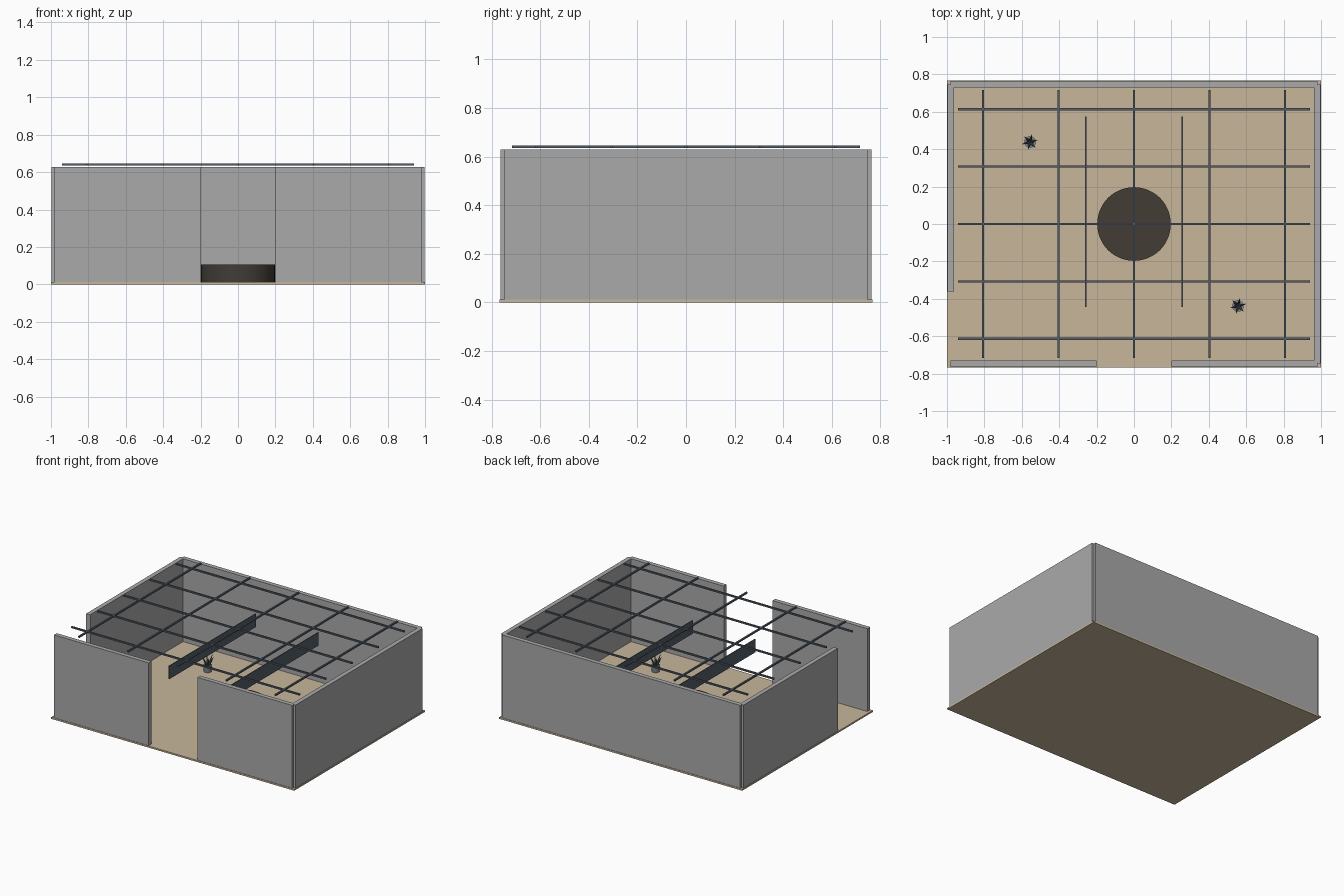
import bpy
import math
from mathutils import Vector

if "Cube" in bpy.data.objects:
    bpy.data.objects.remove(bpy.data.objects["Cube"])


def material(name, rgb):
    m = bpy.data.materials.new(name)
    m.use_nodes = True
    m.diffuse_color = (*rgb, 1)
    m.node_tree.nodes["Principled BSDF"].inputs["Base Color"].default_value = (*rgb, 1)
    return m


SAND = material("sand floor", (0.58, 0.47, 0.33))
GREY = material("grey wall", (0.40, 0.40, 0.40))
BROWN = material("dark brown", (0.054, 0.045, 0.036))
SLATE = material("slate metal", (0.09, 0.113, 0.14))
POT = material("grey pot", (0.24, 0.26, 0.30))


def box(name, mat, x, y, z):
    """Box spanning the given (low, high) ranges."""
    bpy.ops.mesh.primitive_cube_add(size=1)
    o = bpy.context.object
    o.name = name
    o.location = [(a + b) / 2 for a, b in (x, y, z)]
    o.scale = [b - a for a, b in (x, y, z)]
    bpy.ops.object.transform_apply(location=False, rotation=False)
    o.data.materials.append(mat)
    return o


def cone(name, mat, sides, r1, r2, base, tip):
    """Tapered cylinder running from base to tip."""
    a, b = Vector(base), Vector(tip)
    bpy.ops.mesh.primitive_cone_add(vertices=sides, radius1=r1, radius2=r2,
                                    depth=(b - a).length, location=(a + b) / 2)
    o = bpy.context.object
    o.name = name
    o.rotation_euler = (b - a).to_track_quat("Z", "Y").to_euler()
    o.data.materials.append(mat)
    return o


# Floor slab
FLOOR = 0.012
box("floor", SAND, (-1, 1), (-0.767, 0.767), (0, FLOOR))

# Walls, each centred on the room outline, with a doorway and an open corner
WX, WY, HALF = 0.98, 0.747, 0.0165
HEIGHT = (FLOOR, 0.628)
box("back_wall", GREY, (-WX, WX), (WY - HALF, WY + HALF), HEIGHT)
box("left_wall", GREY, (WX - HALF, WX + HALF), (-WY, WY), HEIGHT)
box("right_wall", GREY, (-WX - HALF, -WX + HALF), (-0.36, WY), HEIGHT)
box("front_wall_right", GREY, (-WX, -0.2), (-WY - HALF, -WY + HALF), HEIGHT)
box("front_wall_left", GREY, (0.2, WX), (-WY - HALF, -WY + HALF), HEIGHT)

# Overhead grid of bars
BAR = 0.006
BAR_Z = (0.635, 0.646)
for i in range(-2, 3):
    x, y = i * 0.404, i * 0.307
    box("long_bar", SLATE, (-0.94, 0.94), (y - BAR, y + BAR), BAR_Z)
    box("cross_bar", SLATE, (x - BAR, x + BAR), (-0.716, 0.716), BAR_Z)

# Hanging panels
for x in (-0.258, 0.258):
    box("hanging_panel", SLATE, (x - 0.003, x + 0.003), (-0.445, 0.575), (0.37, 0.468))

# Round central platform
cone("round_platform", BROWN, 48, 0.197, 0.197, (0, 0, FLOOR), (0, 0, 0.105))
bpy.ops.object.shade_smooth_by_angle(angle=math.radians(30))

# Potted plants with splayed leaves
for px, py in ((-0.556, 0.438), (0.556, -0.438)):
    cone("plant_pot", POT, 16, 0.026, 0.031, (px, py, FLOOR), (px, py, 0.058))
    bpy.ops.object.shade_smooth_by_angle(angle=math.radians(30))
    for k in range(6):
        a = math.radians(60 * k + 15)
        c, s = math.cos(a), math.sin(a)
        cone("plant_leaf", SLATE, 6, 0.009, 0.001,
             (px + 0.008 * c, py + 0.008 * s, 0.055),
             (px + 0.042 * c, py + 0.042 * s, 0.125))
